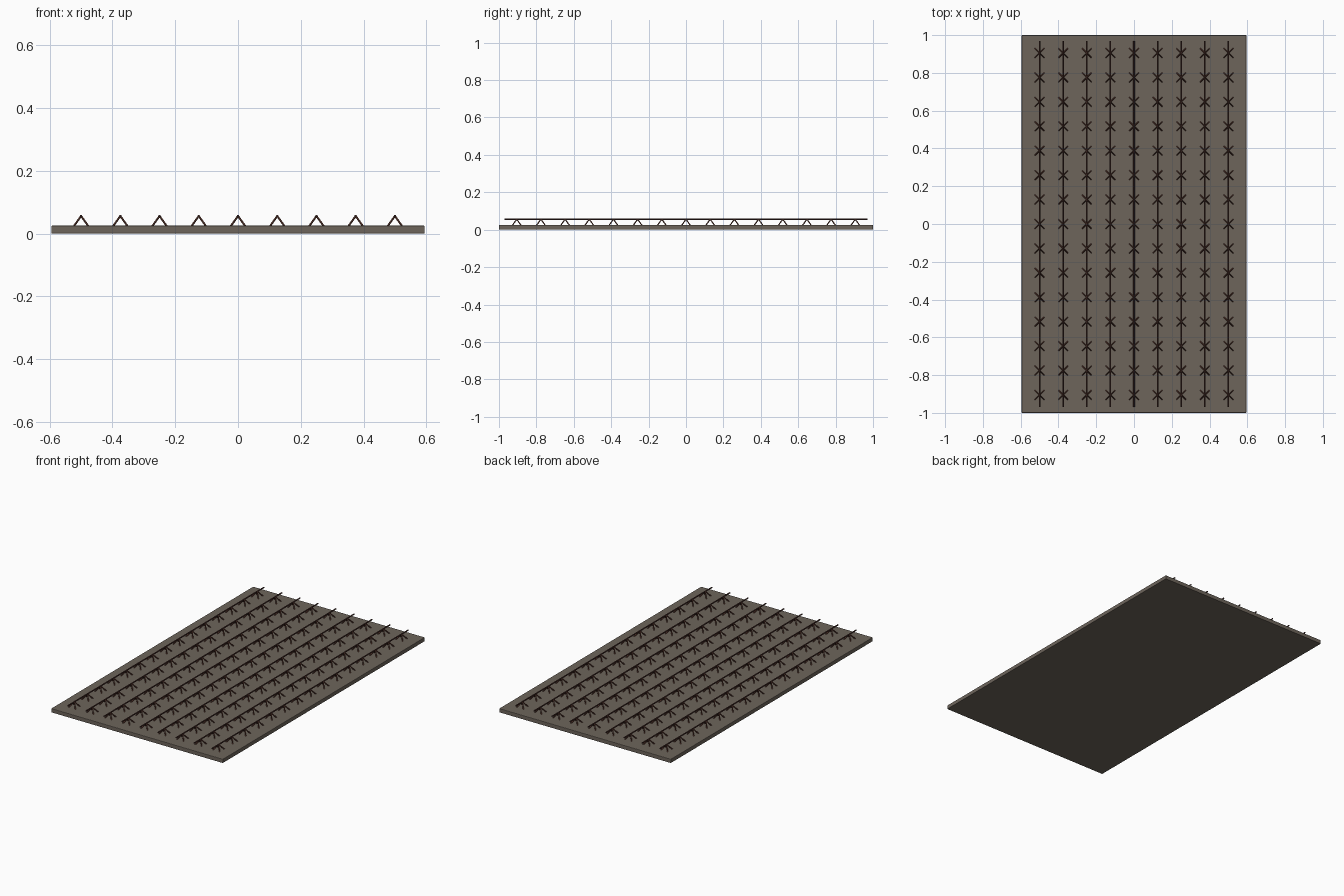
import bpy, bmesh
from mathutils import Vector, Matrix

if "Cube" in bpy.data.objects:
    bpy.data.objects.remove(bpy.data.objects["Cube"])

ROWS, KNOTS = 9, 15
ROW_STEP, KNOT_STEP = 0.125, 0.1293
WIRE_Z = 0.056


def material(name, color):
    m = bpy.data.materials.new(name)
    m.diffuse_color = (*color, 1)
    m.use_nodes = True
    m.node_tree.nodes["Principled BSDF"].inputs["Base Color"].default_value = m.diffuse_color
    return m


def finish(name, bm, mat):
    me = bpy.data.meshes.new(name)
    bm.to_mesh(me)
    bm.free()
    me.materials.append(mat)
    ob = bpy.data.objects.new(name, me)
    bpy.context.collection.objects.link(ob)
    return ob


def add_rod(bm, a, b, r, sides):
    a, b = Vector(a), Vector(b)
    d = b - a
    mat = Matrix.Translation((a + b) / 2) @ d.to_track_quat('Z', 'Y').to_matrix().to_4x4()
    bmesh.ops.create_cone(bm, cap_ends=True, segments=sides, radius1=r,
                          radius2=r, depth=d.length, matrix=mat)


base_mat = material("earth_grey", (0.155, 0.13, 0.105))
wire_mat = material("dark_rust", (0.07, 0.03, 0.024))
barb_mat = material("rust", (0.13, 0.05, 0.035))

# Flat base slab with softened edges
bm = bmesh.new()
bmesh.ops.create_cube(bm, size=1, matrix=Matrix.Translation((0, 0, 0.0125))
                      @ Matrix.Diagonal((1.19, 2.0, 0.025, 1)))
slab = finish("base_slab", bm, base_mat)
bev = slab.modifiers.new("edge_bevel", 'BEVEL')
bev.width = 0.003
bev.segments = 2

for i in range(ROWS):
    x = (i - (ROWS - 1) / 2) * ROW_STEP

    # Long wire running front to back
    bm = bmesh.new()
    add_rod(bm, (x, -0.97, WIRE_Z), (x, 0.97, WIRE_Z), 0.004, 8)
    finish(f"wire_{i + 1}", bm, wire_mat)

    # Four splayed legs at every knot
    bm = bmesh.new()
    for k in range(KNOTS):
        y = (k - (KNOTS - 1) / 2) * KNOT_STEP
        for sx in (-1, 1):
            for sy in (-1, 1):
                add_rod(bm, (x, y, WIRE_Z), (x + sx * 0.025, y + sy * 0.025, 0.021), 0.0035, 6)
    finish(f"barbs_{i + 1}", bm, barb_mat)
